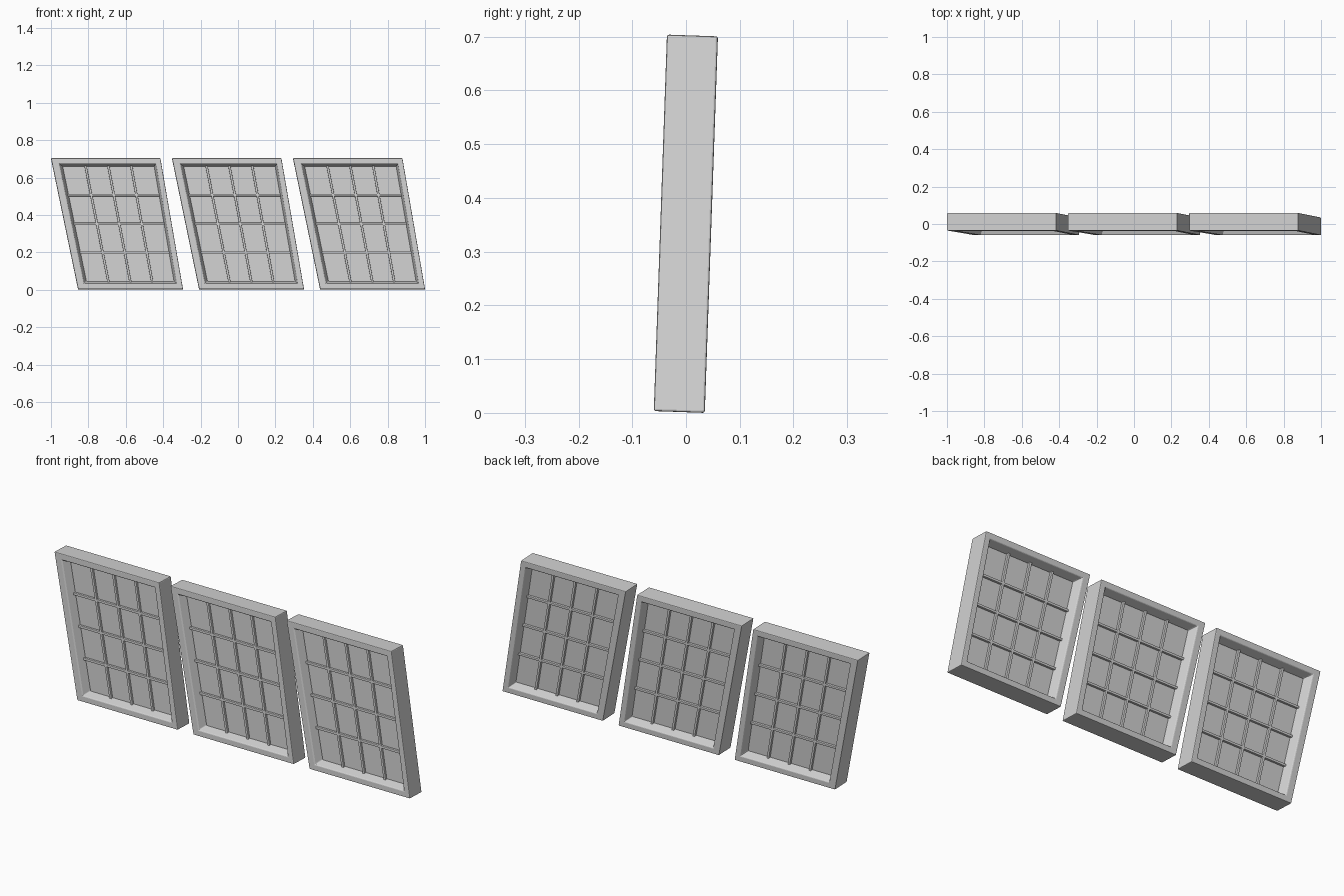
import bpy, bmesh, math
from mathutils import Matrix, Vector

cube = bpy.data.objects.get("Cube")
if cube:
    bpy.data.objects.remove(cube)

HEIGHT, HALF, PITCH = 0.701, 0.0475, 0.647
REVEAL = 0.043          # inset of the pane edge from the outer frame
TILT = Matrix.Translation((0, -0.0125, 0.0017)) @ Matrix.Rotation(math.radians(-2), 4, 'X')

grey = bpy.data.materials.new("plain_grey")
grey.use_nodes = True
grey.diffuse_color = (0.64, 0.64, 0.64, 1)
grey.node_tree.nodes["Principled BSDF"].inputs["Base Color"].default_value = grey.diffuse_color


def corners(inset, y):
    """Slanted window outline, moved inwards by inset, at depth y."""
    def edge(z):
        t = z / HEIGHT
        left = -0.855 - 0.145 * t + 1.25 * inset
        right = -0.294 - 0.121 * t - 0.95 * inset
        return left, right
    low, high = inset, HEIGHT - inset
    (l0, r0), (l1, r1) = edge(low), edge(high)
    return [Vector(p) for p in ((l0, y, low), (r0, y, low), (r1, y, high), (l1, y, high))]


def finish(bm, name, shift, bevel=0):
    bmesh.ops.recalc_face_normals(bm, faces=bm.faces)
    bm.transform(Matrix.Translation((shift, 0, 0)) @ TILT)
    mesh = bpy.data.meshes.new(name)
    bm.to_mesh(mesh)
    bm.free()
    mesh.materials.append(grey)
    obj = bpy.data.objects.new(name, mesh)
    bpy.context.collection.objects.link(obj)
    if bevel:
        mod = obj.modifiers.new("soft_edges", 'BEVEL')
        mod.width = bevel
        mod.segments = 2
        mod.limit_method = 'ANGLE'
    return obj


def loft(bm, rings, closed):
    """Join four-cornered rings; a closed loft makes a frame, an open one a solid."""
    loops = [[bm.verts.new(p) for p in ring] for ring in rings]
    pairs = list(zip(loops, loops[1:]))
    if closed:
        pairs.append((loops[-1], loops[0]))
    else:
        bm.faces.new(loops[0])
        bm.faces.new(loops[-1])
    for a, b in pairs:
        for i in range(4):
            j = (i + 1) % 4
            bm.faces.new((a[i], a[j], b[j], b[i]))


def add_bar(bm, start, end, width=0.006, depth=0.016, overrun=0.014):
    """Straight glazing bar with a slim rectangular section."""
    along = (end - start).normalized()
    side = along.cross(Vector((0, 1, 0))) * width
    out = Vector((0, depth, 0))
    rings = []
    for p in (start - along * overrun, end + along * overrun):
        rings.append([p - side - out, p + side - out, p + side + out, p - side + out])
    loft(bm, rings, False)


for n, label in enumerate(("right", "middle", "left")):
    shift = n * PITCH

    # Surround with sloped inner reveals on both faces
    bm = bmesh.new()
    profile = [(0, -HALF), (0, HALF), (0.030, HALF), (REVEAL, 0.008),
               (REVEAL, -0.008), (0.030, -HALF)]
    loft(bm, [corners(i, y) for i, y in profile], True)
    finish(bm, label + "_window_frame", shift, 0.004)

    # Pane set in the middle of the frame depth
    bm = bmesh.new()
    loft(bm, [corners(0.038, y) for y in (-0.005, 0.005)], False)
    finish(bm, label + "_window_pane", shift)

    # Three bars each way
    bm = bmesh.new()
    bl, br, tr, tl = corners(REVEAL, 0)
    for k in (0.25, 0.5, 0.75):
        add_bar(bm, bl.lerp(br, k), tl.lerp(tr, k))
        add_bar(bm, bl.lerp(tl, k), br.lerp(tr, k))
    finish(bm, label + "_glazing_bars", shift, 0.002)
